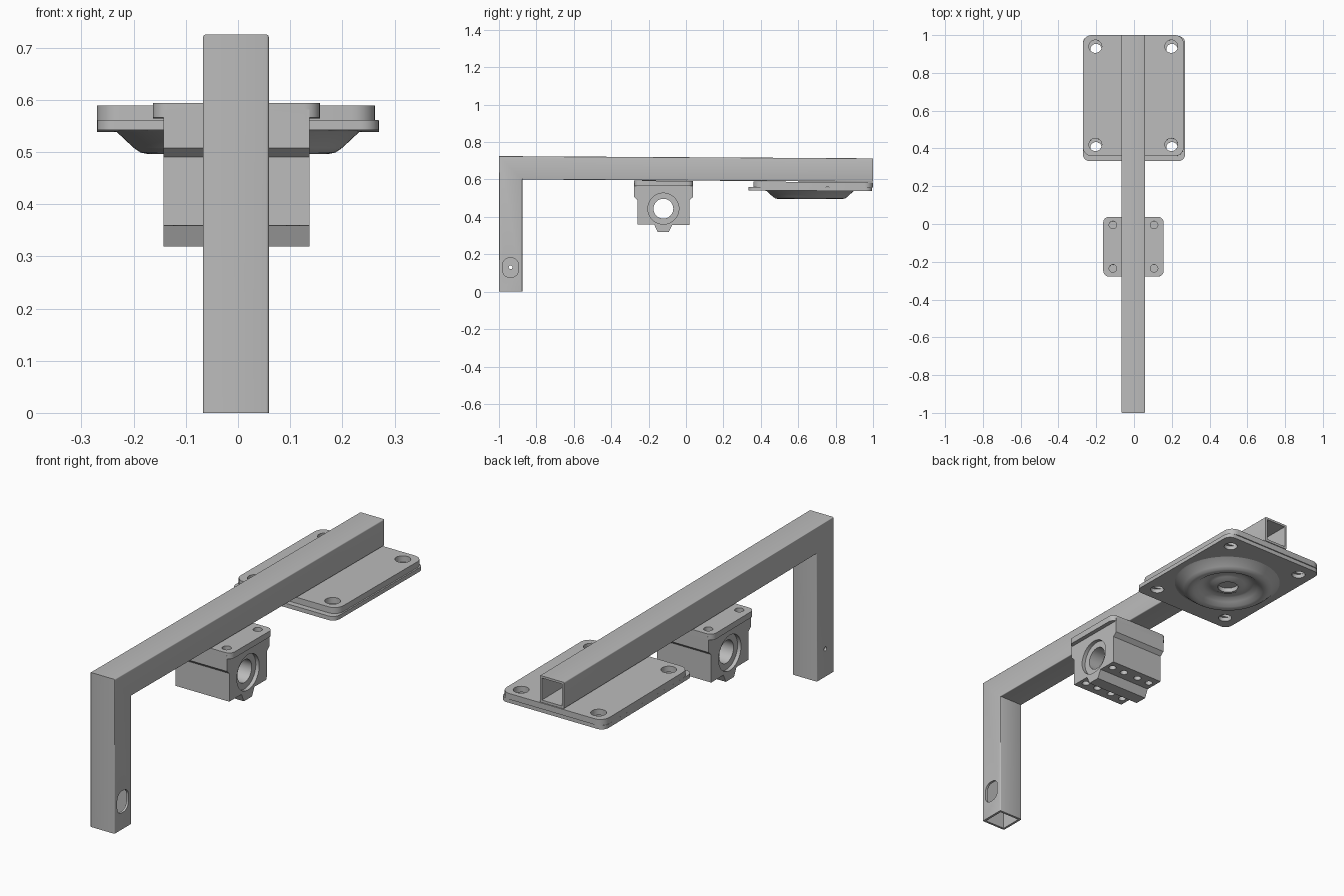
import bpy, bmesh
from math import cos, sin, pi, radians
from mathutils import Vector

if "Cube" in bpy.data.objects:
    bpy.data.objects.remove(bpy.data.objects["Cube"], do_unlink=True)

steel = bpy.data.materials.new("grey steel")
steel.use_nodes = True
GREY = (0.5, 0.5, 0.5, 1)
steel.diffuse_color = GREY
steel.node_tree.nodes["Principled BSDF"].inputs["Base Color"].default_value = GREY


def finish(name, bm):
    bmesh.ops.recalc_face_normals(bm, faces=bm.faces)
    mesh = bpy.data.meshes.new(name)
    bm.to_mesh(mesh)
    bm.free()
    mesh.materials.append(steel)
    ob = bpy.data.objects.new(name, mesh)
    bpy.context.collection.objects.link(ob)
    return ob


def prism(name, points, axis, lo, hi, bevel=0.0):
    """Extrude a 2D outline along x (outline in y, z) or z (outline in x, y)."""
    bm = bmesh.new()
    place = (lambda a, b: (lo, a, b)) if axis == "x" else (lambda a, b: (a, b, lo))
    face = bm.faces.new([bm.verts.new(place(a, b)) for a, b in points])
    out = bmesh.ops.extrude_face_region(bm, geom=[face])
    step = Vector((hi - lo, 0, 0)) if axis == "x" else Vector((0, 0, hi - lo))
    bmesh.ops.translate(bm, vec=step, verts=[v for v in out["geom"] if isinstance(v, bmesh.types.BMVert)])
    bmesh.ops.recalc_face_normals(bm, faces=bm.faces)
    if bevel:
        long_edges = [e for e in bm.edges if e.calc_length() > 0.3]
        bmesh.ops.bevel(bm, geom=long_edges, offset=bevel, segments=3, profile=0.5, affect="EDGES")
    return finish(name, bm)


def circle(a, b, r, n=32):
    return [(a + r * cos(2 * pi * i / n), b + r * sin(2 * pi * i / n)) for i in range(n)]


def rounded(x0, x1, y0, y1, r, n=6):
    corners = [(x1 - r, y1 - r), (x0 + r, y1 - r), (x0 + r, y0 + r), (x1 - r, y0 + r)]
    return [(cx + r * cos(pi / 2 * (k + i / n)), cy + r * sin(pi / 2 * (k + i / n)))
            for k, (cx, cy) in enumerate(corners) for i in range(n + 1)]


def combine(ob, others, operation="DIFFERENCE"):
    for other in others:
        mod = ob.modifiers.new("combine", "BOOLEAN")
        mod.operation, mod.solver, mod.object = operation, "EXACT", other
    graph = bpy.context.evaluated_depsgraph_get()
    mesh = bpy.data.meshes.new_from_object(ob.evaluated_get(graph))
    ob.modifiers.clear()
    ob.data = mesh
    for other in others:
        bpy.data.objects.remove(other, do_unlink=True)


def tilt(ob, y, z):
    """Lean a part slightly down towards the back, about its own centre."""
    pivot = Vector((0, y, z))
    for v in ob.data.vertices:
        v.co -= pivot
    ob.location = pivot
    ob.rotation_euler.x = radians(-0.35)


def smooth(ob, angle=35):
    bpy.ops.object.select_all(action="DESELECT")
    ob.select_set(True)
    bpy.context.view_layer.objects.active = ob
    bpy.ops.object.shade_smooth_by_angle(angle=radians(angle))


# Bent square tube: long arm and front leg, open at both ends
X0, X1, WALL = -0.067, 0.059, 0.011
outer = [(-1, 0), (-0.875, 0), (-0.875, 0.6), (1, 0.588), (1, 0.713), (-1, 0.725)]
inner = [(-1 + WALL, -0.1), (-0.875 - WALL, -0.1), (-0.875 - WALL, 0.6 + WALL),
         (1.1, 0.588 + WALL), (1.1, 0.713 - WALL), (-1 + WALL, 0.725 - WALL)]
tube = prism("square_tube_arm", outer, "x", X0, X1, bevel=0.005)
combine(tube, [
    prism("bore_cut", inner, "x", X0 + WALL, X1 - WALL),
    prism("access_hole_cut", rounded(-0.98, -0.897, 0.078, 0.18, 0.034), "x", 0, 0.1),
    prism("screw_hole_cut", circle(-0.938, 0.13, 0.01, 16), "x", -0.1, 0),
])
smooth(tube)

# Bearing block: stepped body with bottom ridge and wide top flange
CX, CY, CZ = -0.003, -0.121, 0.444
half = [(0.158, 0.58), (0.158, 0.507), (0.139, 0.49), (0.139, 0.358), (0.048, 0.358), (0.03, 0.319)]
body = [(CY + y, z) for y, z in half] + [(CY - y, z) for y, z in reversed(half)]
block = prism("bearing_block", body, "x", CX - 0.14, CX + 0.14)
flange = prism("flange", rounded(CX - 0.16, CX + 0.16, CY - 0.158, CY + 0.158, 0.03), "z", 0.565, 0.593)
combine(block, [flange], "UNION")
cuts = [prism("shaft_cut", circle(CY, CZ, 0.053, 48), "x", -0.3, 0.3)]
for s in (-1, 1):
    end = CX + s * 0.14
    cuts.append(prism("counterbore_cut", circle(CY, CZ, 0.083, 48), "x", end - 0.018, end + 0.018))
    # Mounting holes in the top, tapped holes in the bottom
    for t in (-1, 1):
        cuts.append(prism("top_hole_cut", circle(CX + s * 0.109, CY + t * 0.115, 0.02, 24), "z", 0.52, 0.7))
        for x in (0.108, 0.04):
            cuts.append(prism("bottom_hole_cut", circle(CX + s * x, CY + t * 0.094, 0.017, 24), "z", 0.3, 0.41))
combine(block, cuts)
tilt(block, CY, CZ)
smooth(block)


# Two stacked mounting plates with corner holes
def plate(name, x0, x1, y0, y1, z0, z1, corner, hole):
    ob = prism(name, rounded(x0, x1, y0, y1, corner), "z", z0, z1)
    mx, my = (x0 + x1) / 2, (y0 + y1) / 2
    combine(ob, [prism("hole_cut", circle(mx + s * 0.201, my + t * 0.26, hole), "z", z0 - 0.1, z1 + 0.1)
                 for s in (-1, 1) for t in (-1, 1)])
    tilt(ob, my, z1)
    smooth(ob)


plate("upper_plate", -0.27, 0.263, 0.36, 1.0, 0.559, 0.587, 0.045, 0.034)
plate("lower_plate", -0.27, 0.27, 0.333, 0.995, 0.54, 0.559, 0.035, 0.03)

# Pressed round dish under the lower plate
profile = [(0.245, 0.542), (0.232, 0.538), (0.2, 0.508), (0.187, 0.499), (0.172, 0.496), (0.155, 0.5),
           (0.135, 0.514), (0.115, 0.526), (0.095, 0.529), (0.078, 0.524), (0.062, 0.516), (0.046, 0.514),
           (0.046, 0.535), (0, 0.535)]
bm = bmesh.new()
verts = [bm.verts.new((r, 0.664, z)) for r, z in profile]
edges = [bm.edges.new(pair) for pair in zip(verts, verts[1:])]
bmesh.ops.spin(bm, geom=verts + edges, cent=(0, 0.664, 0), axis=(0, 0, 1), angle=2 * pi, steps=64)
bmesh.ops.remove_doubles(bm, verts=bm.verts, dist=0.0002)
dish = finish("pressed_dish", bm)
if sum(f.normal.z * f.calc_area() for f in dish.data.polygons if False):
    pass
dish.data.update()
if dish.data.polygons[0].normal.z > 0:
    dish.data.flip_normals()
smooth(dish, 50)
